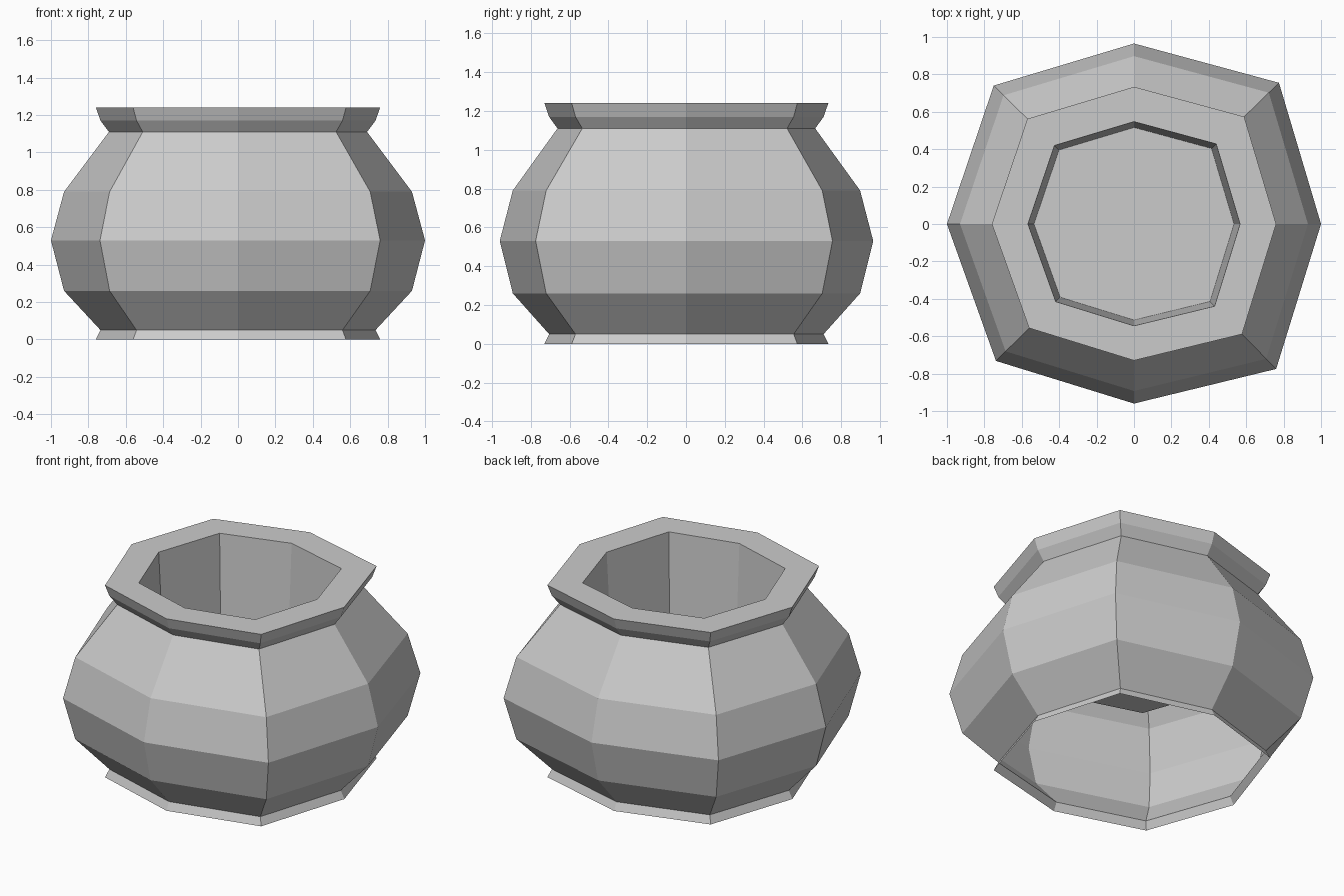
import bpy, bmesh

if "Cube" in bpy.data.objects:
    bpy.data.objects.remove(bpy.data.objects["Cube"])

# Slightly irregular eight-sided outline at the widest point
outline = [(1.0, 0.0), (0.775, 0.755), (0.0, 0.965), (-0.75, 0.74),
           (-1.0, 0.0), (-0.738, -0.732), (0.0, -0.96), (0.76, -0.775)]

# Profile as (scale, height): foot, belly, neck, flared lip, mouth, inner floor
profile = [(0.76, 0.0), (0.735, 0.05), (0.93, 0.26), (1.0, 0.53), (0.93, 0.79),
           (0.69, 1.11), (0.735, 1.17), (0.76, 1.24), (0.567, 1.24), (0.535, 0.66)]


def loft(name, outline, profile):
    """Skin scaled copies of the outline; the first ring stays open, the last is capped."""
    bm = bmesh.new()
    rings = [[bm.verts.new((x * s, y * s, z)) for x, y in outline] for s, z in profile]
    n = len(outline)
    for low, high in zip(rings, rings[1:]):
        for i in range(n):
            j = (i + 1) % n
            bm.faces.new((low[i], low[j], high[j], high[i]))
    bm.faces.new(rings[-1])
    mesh = bpy.data.meshes.new(name)
    bm.to_mesh(mesh)
    bm.free()
    obj = bpy.data.objects.new(name, mesh)
    bpy.context.collection.objects.link(obj)
    return obj


# Pot: open underneath, with a cup-shaped mouth
loft("pot", outline, profile)
